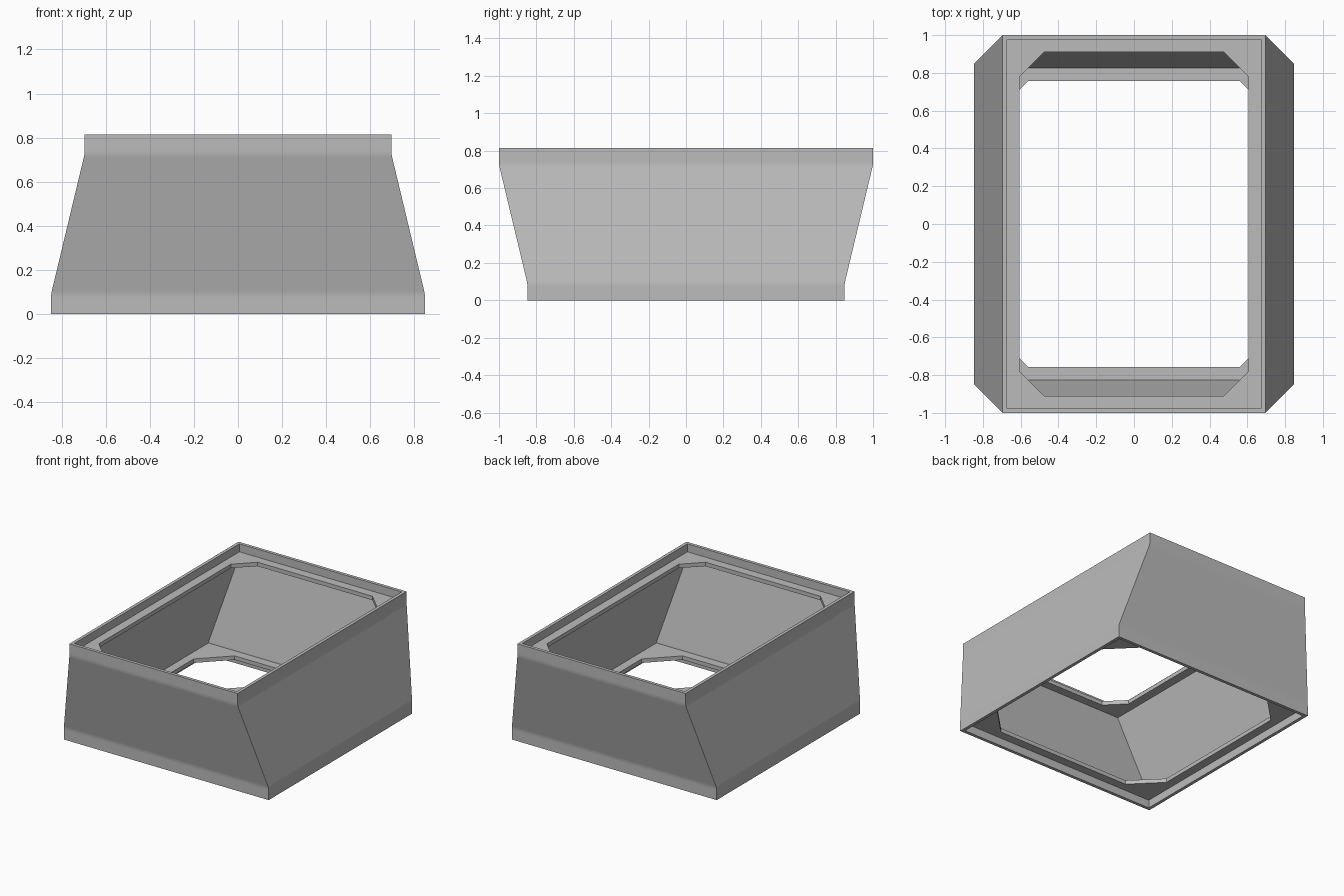
import bpy
import bmesh
import math

cube = bpy.data.objects.get("Cube")
if cube:
    bpy.data.objects.remove(cube, do_unlink=True)

HEIGHT = 0.815
BAND = 0.09          # height of the straight bands at both ends
WALL = 0.024
BASE = (0.848, 0.848)  # half sizes in x and y
TOP = (0.696, 1.0)
LEDGE = 0.03         # ledge thickness
LIP = 0.09           # from outside face to ledge opening

grey = bpy.data.materials.new("plain grey")
grey.use_nodes = True
colour = (0.5, 0.5, 0.5, 1)
grey.diffuse_color = colour
grey.node_tree.nodes["Principled BSDF"].inputs["Base Color"].default_value = colour


def make_object(name, bm):
    bmesh.ops.recalc_face_normals(bm, faces=bm.faces[:])
    mesh = bpy.data.meshes.new(name)
    bm.to_mesh(mesh)
    bm.free()
    mesh.materials.append(grey)
    obj = bpy.data.objects.new(name, mesh)
    bpy.context.collection.objects.link(obj)
    return obj


def rectangle(half, inset=0):
    x, y = half[0] - inset, half[1] - inset
    return [(-x, -y), (x, -y), (x, y), (-x, y)]


def ring(bm, points, z):
    return [bm.verts.new((x, y, z)) for x, y in points]


def half_size(z):
    """Outside half size at a height: straight bands with a sloped middle."""
    t = min(max((z - BAND) / (HEIGHT - 2 * BAND), 0), 1)
    return [b + (a - b) * t for a, b in zip(TOP, BASE)]


# Shell: closed rectangular rings, up the outside and down the inside
bm = bmesh.new()
levels = [0, BAND, HEIGHT - BAND, HEIGHT]
rings = [ring(bm, rectangle(half_size(z)), z) for z in levels]
rings += [ring(bm, rectangle(half_size(z), WALL), z) for z in reversed(levels)]
for k, lower in enumerate(rings):
    upper = rings[(k + 1) % len(rings)]
    for i in range(4):
        j = (i + 1) % 4
        bm.faces.new((lower[i], lower[j], upper[j], upper[i]))

# Soften the bends between the bands and the slopes
bends = [e for e in bm.edges
         if all(abs(v.co.z - z) < 1e-4 for v in e.verts for z in [e.verts[0].co.z])
         and 0.01 < e.verts[0].co.z < HEIGHT - 0.01]
bmesh.ops.bevel(bm, geom=bends, offset=0.015, segments=3, profile=0.5, affect='EDGES')
shell = make_object("tapered_shell", bm)
bpy.context.view_layer.objects.active = shell
shell.select_set(True)
bpy.ops.object.shade_smooth_by_angle(angle=math.radians(20))
weighted = shell.modifiers.new("even shading", 'WEIGHTED_NORMAL')
weighted.keep_sharp = True


# Ledges: flat frames with a chamfered opening
def ledge(name, half, z, chamfer):
    bm = bmesh.new()
    outer = ring(bm, rectangle(half, WALL / 2), z)
    x, y = half[0] - LIP, half[1] - LIP
    c = chamfer
    hole = ring(bm, [(-x, c - y), (c - x, -y), (x - c, -y), (x, c - y),
                     (x, y - c), (x - c, y), (c - x, y), (-x, y - c)], z)
    for i in range(4):
        a, b, n = hole[2 * i], hole[2 * i + 1], hole[(2 * i + 2) % 8]
        bm.faces.new((outer[i], b, a))
        bm.faces.new((outer[i], outer[(i + 1) % 4], n, b))
    obj = make_object(name, bm)
    solid = obj.modifiers.new("thickness", 'SOLIDIFY')
    solid.thickness = LEDGE
    solid.offset = 0


ledge("upper_ledge", TOP, HEIGHT - BAND + LEDGE / 2, 0.13)
ledge("lower_ledge", BASE, BAND - LEDGE / 2, 0.2)
